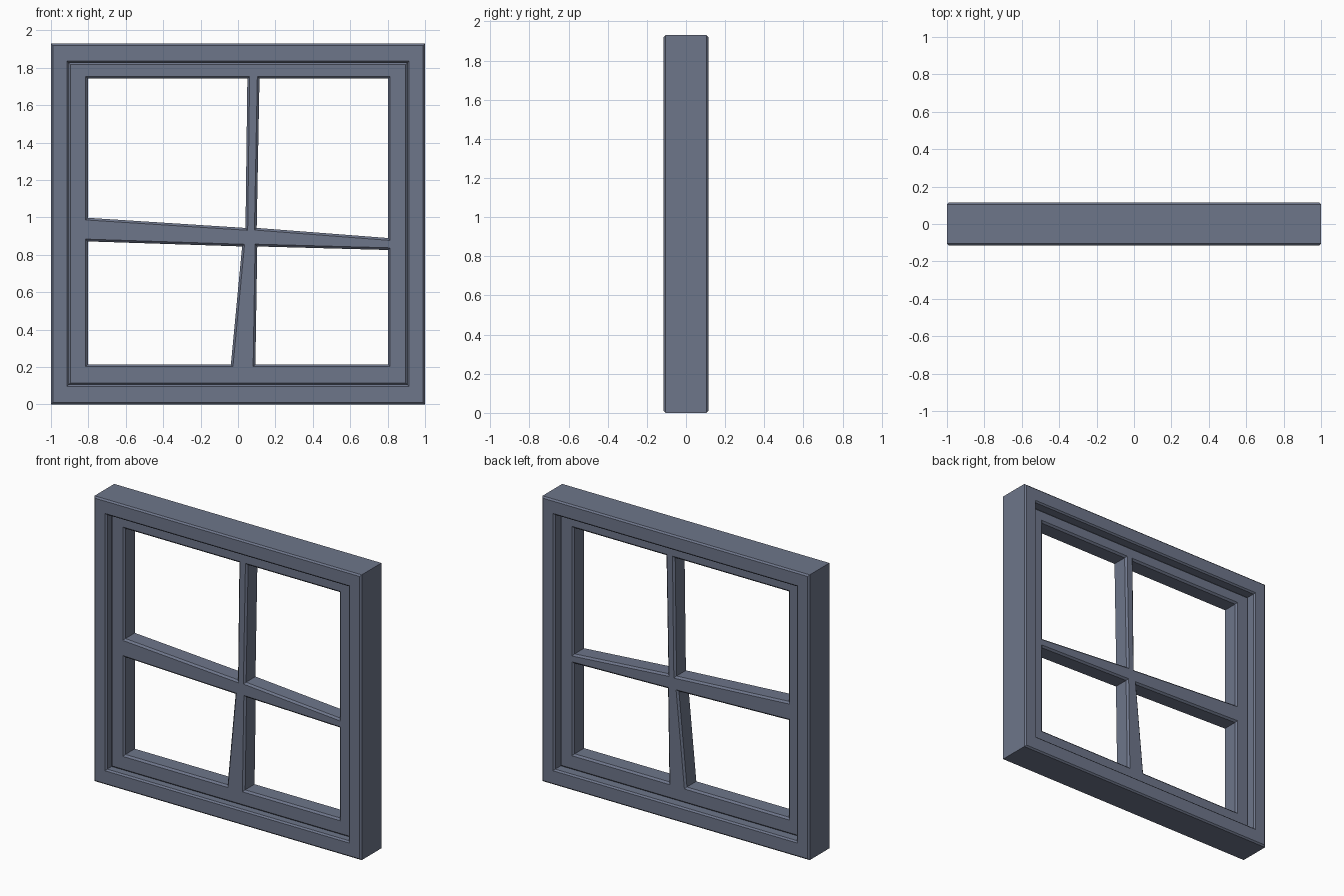
import bpy, bmesh

if "Cube" in bpy.data.objects:
    bpy.data.objects.remove(bpy.data.objects["Cube"])

slate = bpy.data.materials.new("slate_paint")
slate.diffuse_color = (0.155, 0.18, 0.255, 1)
slate.use_nodes = True
slate.node_tree.nodes["Principled BSDF"].inputs["Base Color"].default_value = slate.diffuse_color

def plate(name, points, faces, y_front, y_back, bevel):
    """Extrude a flat layout of (x, z) faces through y and chamfer its rims."""
    bm = bmesh.new()
    vs = [bm.verts.new((x, y_front, z)) for x, z in points]
    fs = [bm.faces.new([vs[i] for i in f]) for f in faces]
    ext = bmesh.ops.extrude_face_region(bm, geom=fs, use_keep_orig=True)
    for v in ext["geom"]:
        if isinstance(v, bmesh.types.BMVert):
            v.co.y = y_back
    bmesh.ops.recalc_face_normals(bm, faces=bm.faces)
    # only rims lying in the front or back plane are chamfered
    rims = [e for e in bm.edges
            if abs(e.verts[0].co.y - e.verts[1].co.y) < 1e-5
            and len(e.link_faces) == 2 and e.calc_face_angle() > 1]
    bmesh.ops.bevel(bm, geom=rims, offset=bevel, segments=1, affect='EDGES')
    mesh = bpy.data.meshes.new(name)
    bm.to_mesh(mesh)
    bm.free()
    mesh.materials.append(slate)
    ob = bpy.data.objects.new(name, mesh)
    bpy.context.collection.objects.link(ob)
    return ob

def rect(x, z0, z1):
    """Corners: top left, top right, bottom right, bottom left."""
    return [(-x, z1), (x, z1), (x, z0), (-x, z0)]

# Outer frame
plate("outer_frame", rect(1, 0, 1.93) + rect(0.905, 0.106, 1.827),
      [(i, (i + 1) % 4, (i + 1) % 4 + 4, i + 4) for i in range(4)],
      -0.115, 0.115, 0.01)

# Sash with crooked glazing bars: four panes, corners ordered as in rect()
upper_left = [(-0.803, 1.742), (0.05, 1.742), (0.04, 0.944), (-0.803, 0.998)]
upper_right = [(0.115, 1.742), (0.802, 1.742), (0.802, 0.89), (0.10, 0.944)]
lower_right = [(0.103, 0.845), (0.802, 0.826), (0.802, 0.214), (0.093, 0.214)]
lower_left = [(-0.803, 0.872), (0.022, 0.845), (-0.038, 0.214), (-0.803, 0.214)]
layout = rect(0.907, 0.104, 1.829) + upper_left + upper_right + lower_right + lower_left
UL, UR, LR, LL = 4, 8, 12, 16
sash_faces = [
    (0, 1, UR + 1, UR, UL + 1, UL),                  # top rail
    (1, 2, LR + 2, LR + 1, UR + 2, UR + 1),          # right stile
    (2, 3, LL + 3, LL + 2, LR + 3, LR + 2),          # bottom rail
    (3, 0, UL, UL + 3, LL, LL + 3),                  # left stile
    (UL + 1, UR, UR + 3, UL + 2),                    # upper bar
    (UR + 3, UR + 2, LR + 1, LR),                    # right bar
    (LL + 1, LR, LR + 3, LL + 2),                    # lower bar
    (UL + 3, UL + 2, LL + 1, LL),                    # left bar
    (UL + 2, UR + 3, LR, LL + 1),                    # crossing
]
plate("window_sash", layout, sash_faces, -0.068, 0.056, 0.012)
